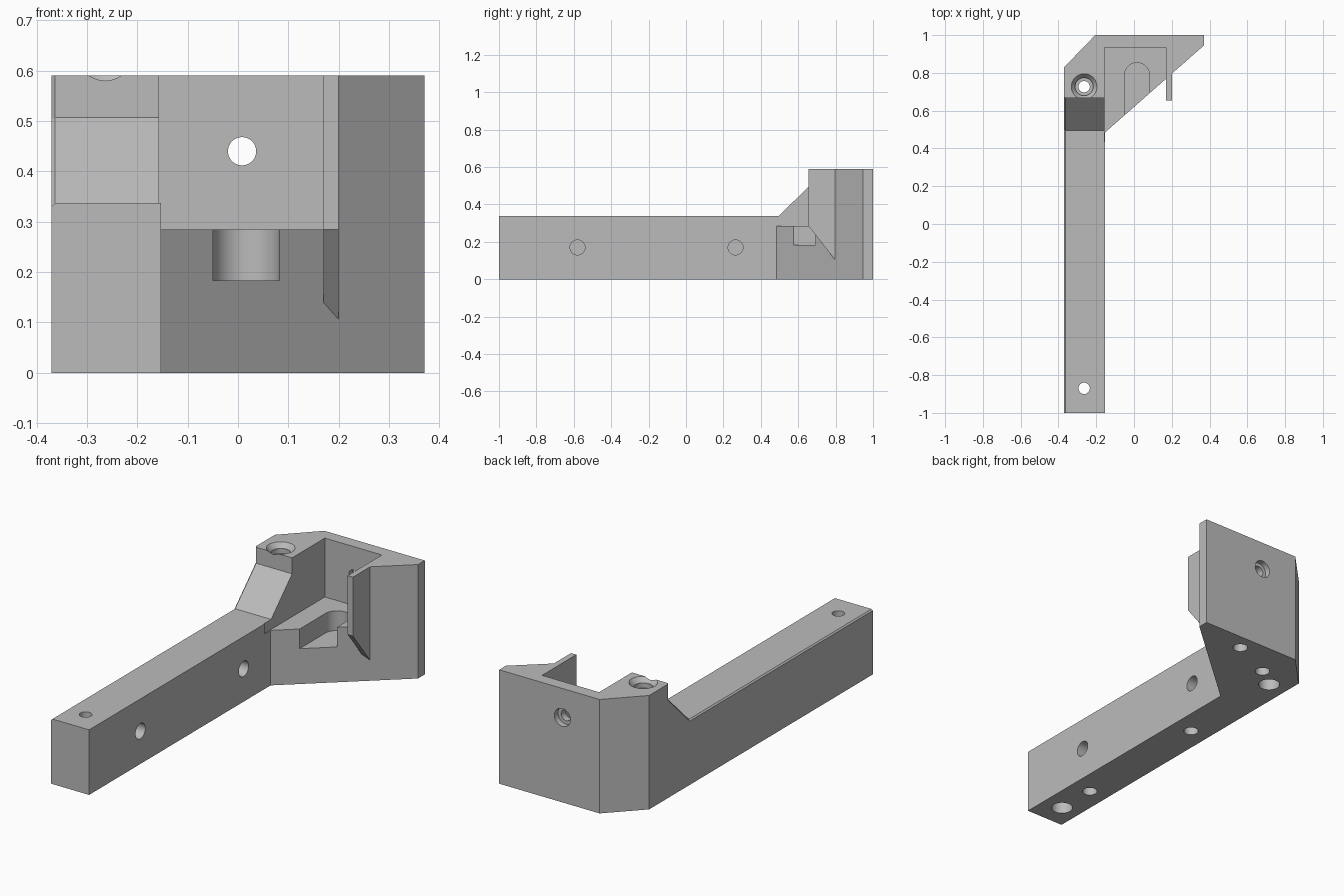
import bpy, bmesh, math
from mathutils import Vector

cube = bpy.data.objects.get("Cube")
if cube:
    bpy.data.objects.remove(cube, do_unlink=True)

grey = bpy.data.materials.new("plain grey")
grey.use_nodes = True
colour = (0.5, 0.5, 0.5, 1)
grey.diffuse_color = colour
grey.node_tree.nodes["Principled BSDF"].inputs["Base Color"].default_value = colour

TOP, BAR_TOP, LEDGE = 0.59, 0.337, 0.285
OUTER, INNER = -0.37, -0.153


def make_object(name, bm):
    bmesh.ops.recalc_face_normals(bm, faces=bm.faces)
    mesh = bpy.data.meshes.new(name)
    bm.to_mesh(mesh)
    bm.free()
    mesh.materials.append(grey)
    obj = bpy.data.objects.new(name, mesh)
    bpy.context.collection.objects.link(obj)
    return obj


def prism(name, points, low, high, axis="Z"):
    """Extrude an XY outline along Z, or a YZ outline along X."""
    bm = bmesh.new()
    place = (lambda a, b: (a, b, low)) if axis == "Z" else (lambda a, b: (low, a, b))
    face = bm.faces.new([bm.verts.new(place(*p)) for p in points])
    result = bmesh.ops.extrude_face_region(bm, geom=[face])
    step = Vector((0, 0, high - low)) if axis == "Z" else Vector((high - low, 0, 0))
    moved = [v for v in result["geom"] if isinstance(v, bmesh.types.BMVert)]
    bmesh.ops.translate(bm, verts=moved, vec=step)
    return make_object(name, bm)


def box(name, x, y, z):
    return prism(name, [(x[0], y[0]), (x[1], y[0]), (x[1], y[1]), (x[0], y[1])], *z)


def drill(start, end, r1, r2=None):
    """Round cutter between two points, tapered when two radii are given."""
    a, b = Vector(start), Vector(end)
    bm = bmesh.new()
    bmesh.ops.create_cone(bm, cap_ends=True, segments=48, radius1=r1,
                          radius2=r1 if r2 is None else r2, depth=(b - a).length)
    bmesh.ops.rotate(bm, verts=bm.verts,
                     matrix=Vector((0, 0, 1)).rotation_difference(b - a).to_matrix())
    bmesh.ops.translate(bm, verts=bm.verts, vec=(a + b) / 2)
    return make_object("hole_cutter", bm)


def combine(target, other, operation="DIFFERENCE"):
    other.hide_render = True
    mod = target.modifiers.new("combine", "BOOLEAN")
    mod.operation, mod.solver, mod.object = operation, "EXACT", other
    bpy.context.view_layer.objects.active = target
    bpy.ops.object.modifier_apply(modifier=mod.name)
    bpy.data.objects.remove(other, do_unlink=True)


# Arm and corner head share one footprint
bracket = prism("bracket_body", [
    (OUTER, -1), (INNER, -1), (INNER, 0.485), (0.37, 0.945),
    (0.37, 1), (-0.205, 1), (OUTER, 0.83)], 0, TOP)

# Lower the arm, with a ramp up to the head
combine(bracket, prism("arm_cutter", [
    (-1.1, BAR_TOP), (0.495, BAR_TOP), (0.667, 0.507), (0.667, 0.8), (-1.1, 0.8)],
    -0.5, -0.1, "X"))

# Narrow chamfer along the outer edge of arm, ramp and head front
bm = bmesh.new()
bm.from_mesh(bracket.data)
edges = [e for e in bm.edges
         if all(abs(v.co.x - OUTER) < 0.001 and v.co.y < 0.68 and v.co.z > 0.3
                for v in e.verts)]
bmesh.ops.bevel(bm, geom=edges, offset=0.007, segments=1, affect="EDGES")
bm.to_mesh(bracket.data)
bm.free()

# Open pocket above the ledge
combine(bracket, box("pocket_cutter", (-0.157, 0.17), (0.435, 0.935), (LEDGE, 0.8)))

# Round-ended slot in the ledge
cx, cy, r = 0.016, 0.788, 0.066
arc = [(cx + r * math.cos(math.pi * i / 24), cy + r * math.sin(math.pi * i / 24))
       for i in range(25)]
combine(bracket, prism("slot_cutter", arc + [(cx - r, 0.4), (cx + r, 0.4)], 0.183, 0.4))

# Fin beside the pocket
combine(bracket, prism("fin", [
    (0.655, TOP), (0.655, LEDGE), (0.8, 0.1), (0.83, 0.1), (0.83, TOP)],
    0.17, 0.2, "X"), "UNION")

# Screw holes through head and arm end, wider from below
hx = -0.264
for y in (0.727, -0.87):
    combine(bracket, drill((hx, y, -0.1), (hx, y, 0.8), 0.03))
    combine(bracket, drill((hx, y, -0.1), (hx, y, 0.12), 0.052))

# Countersink and step at the head screw
combine(bracket, drill((hx, 0.727, 0.54), (hx, 0.727, 0.7), 0.046))
combine(bracket, drill((hx, 0.727, 0.565), (hx, 0.727, 0.595), 0.048, 0.072))

# Blind holes in the underside
for x, y in ((hx, 0.125), (hx, -0.656), (-0.155, 0.806), (0.08, 0.915)):
    combine(bracket, drill((x, y, -0.1), (x, y, 0.1), 0.036))

# Blind holes in the inner side of the arm
for y in (-0.58, 0.265):
    combine(bracket, drill((0, y, 0.17), (INNER - 0.1, y, 0.17), 0.04))

# Countersunk hole through the back wall
combine(bracket, drill((0.008, 0.9, 0.44), (0.008, 1.1, 0.44), 0.028))
combine(bracket, drill((0.008, 0.97, 0.44), (0.008, 1.1, 0.44), 0.046))

bpy.ops.object.select_all(action="DESELECT")
bracket.select_set(True)
bpy.context.view_layer.objects.active = bracket
bpy.ops.object.shade_smooth_by_angle(angle=math.radians(25))
